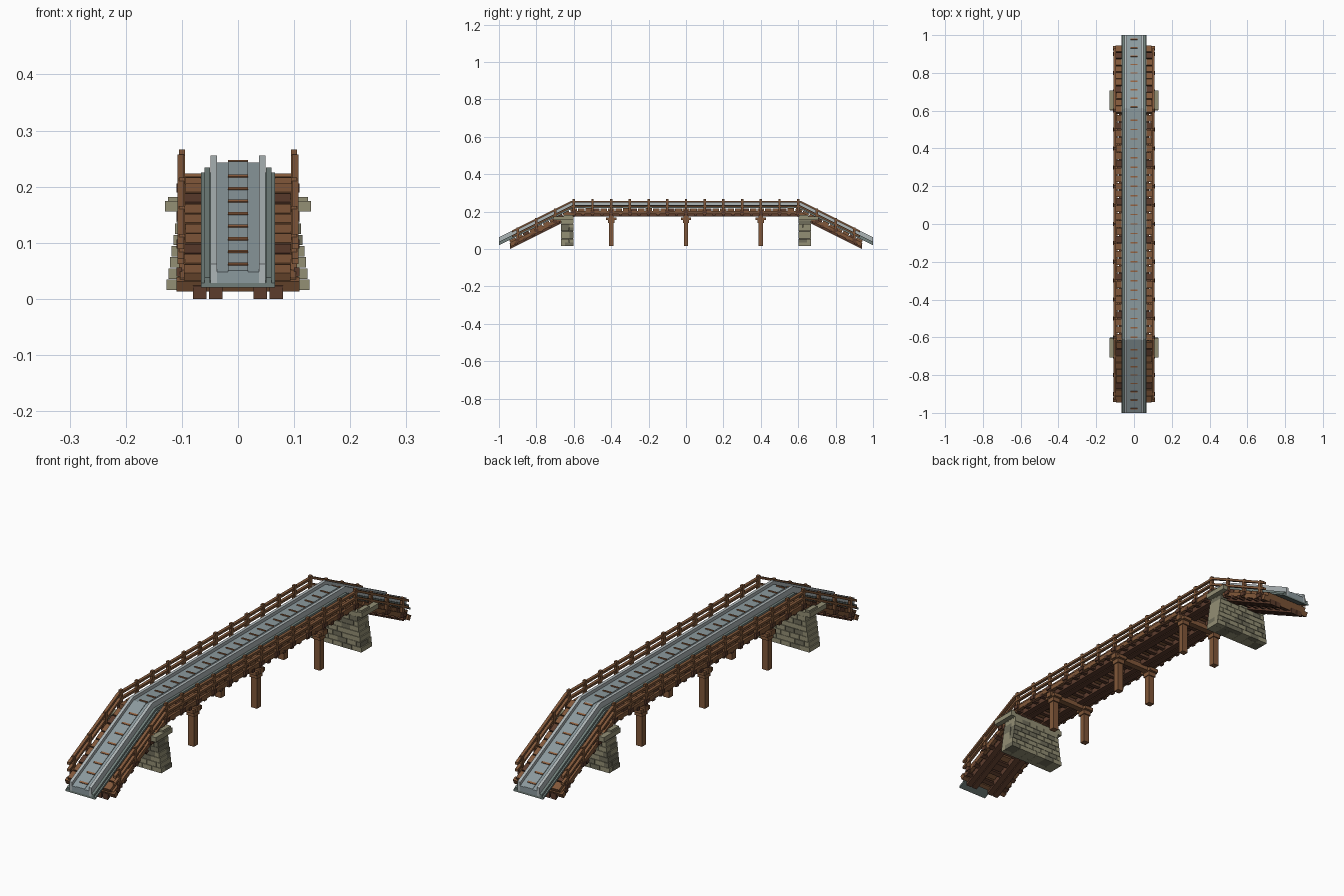
import bpy, bmesh, math, random
from mathutils import Matrix, Vector

random.seed(4)
cube = bpy.data.objects.get("Cube")
if cube:
    bpy.data.objects.remove(cube, do_unlink=True)

BEND, DECK_Z, SLOPE = 0.6, 0.2, 0.5
ANGLE = math.atan(SLOPE)


def material(name, rgb):
    m = bpy.data.materials.new(name)
    m.use_nodes = True
    color = [(c / 255) ** 2.2 for c in rgb] + [1.0]
    m.diffuse_color = color
    bsdf = next(n for n in m.node_tree.nodes if n.type == 'BSDF_PRINCIPLED')
    bsdf.inputs["Base Color"].default_value = color
    return m


WOOD = material("brown wood", (128, 88, 60))
DARK_WOOD = material("dark wood", (92, 62, 48))
RUNG = material("orange wood", (146, 98, 66))
STEEL = material("blue grey steel", (138, 152, 156))
LIGHT_STEEL = material("light steel", (172, 180, 182))
GREEN_STEEL = material("green grey steel", (112, 126, 122))
STONE = material("pale stone", (146, 142, 116))
DARK_STONE = material("dark stone", (112, 110, 92))


class Part:
    """One mesh object gathered from boxes and bent strips."""

    def __init__(self, name, *mats):
        self.name, self.mats, self.bm = name, mats, bmesh.new()

    def box(self, center, size, tilt=0.0, mat=0):
        m = (Matrix.Translation(center) @ Matrix.Rotation(tilt, 4, 'X')
             @ Matrix.Diagonal((*size, 1)))
        verts = bmesh.ops.create_cube(self.bm, size=1, matrix=m)["verts"]
        for f in {f for v in verts for f in v.link_faces}:
            f.material_index = mat

    def strip(self, x0, x1, lo, hi, end):
        """Bar following the level deck and both ramps, mitred at the bends."""
        def line(h):
            bend = (BEND + h * math.tan(ANGLE / 2), DECK_Z + h)
            tip = (end, DECK_Z + h / math.cos(ANGLE) - SLOPE * (end - BEND))
            return [(-tip[0], tip[1]), (-bend[0], bend[1]), bend, tip]
        rows = []
        for (yl, zl), (yh, zh) in zip(line(lo), line(hi)):
            corners = ((x0, yl, zl), (x1, yl, zl), (x1, yh, zh), (x0, yh, zh))
            rows.append([self.bm.verts.new(c) for c in corners])
        for a, b in zip(rows, rows[1:]):
            for i in range(4):
                j = (i + 1) % 4
                self.bm.faces.new((a[i], a[j], b[j], b[i]))
        self.bm.faces.new(rows[0])
        self.bm.faces.new(rows[-1])

    def on_path(self, s, x, h, size, mat=0):
        """Box at distance s along the deck, h above it, tilted with it."""
        side = math.copysign(1, s)
        extra = max(abs(s) - BEND, 0)
        tilt = -side * ANGLE if extra > 0 else 0
        base = Vector((x, side * (min(abs(s), BEND) + extra * math.cos(ANGLE)),
                       DECK_Z - extra * math.sin(ANGLE)))
        up = Vector((0, -math.sin(tilt), math.cos(tilt)))
        self.box(base + up * h, size, tilt, mat)

    def finish(self):
        bmesh.ops.recalc_face_normals(self.bm, faces=self.bm.faces)
        mesh = bpy.data.meshes.new(self.name)
        self.bm.to_mesh(mesh)
        self.bm.free()
        for m in self.mats:
            mesh.materials.append(m)
        obj = bpy.data.objects.new(self.name, mesh)
        bpy.context.collection.objects.link(obj)


def spaced(start, stop, step):
    return [start + i * step for i in range(round((stop - start) / step) + 1)]


SIDES = (-1, 1)

# Long timber stringers under the deck
part = Part("stringers", DARK_WOOD)
for x in (-0.068, -0.04, 0.04, 0.068):
    part.strip(x - 0.012, x + 0.012, -0.0268, -0.006, 0.94)
part.finish()

# Edge beams along both sides
part = Part("edge_beams", WOOD)
for s in SIDES:
    part.strip(s * 0.088, s * 0.103, -0.014, 0.004, 0.935)
part.finish()

# Cross planks of the deck
part = Part("deck_planks", WOOD, DARK_WOOD)
for i, s in enumerate(spaced(-0.96, 0.96, 0.04)):
    part.on_path(s, random.uniform(-0.002, 0.002), 0.008,
                 (0.19, 0.035, random.uniform(0.017, 0.02)), int(i % 5 == 2))
part.finish()

# Joist ends poking out below the edge beams
part = Part("joists", DARK_WOOD)
for s in spaced(-0.95, 0.95, 0.05):
    part.on_path(s, 0, -0.014, (random.uniform(0.204, 0.214), 0.016, 0.013))
part.finish()

# Heavy beam across the foot of each ramp
part = Part("foot_beams", WOOD)
for s in SIDES:
    part.box((0, s * 0.93, 0.026), (0.22, 0.018, 0.02), -s * ANGLE)
part.finish()

# Metal track: base plate, flanges, rails and inner plates
part = Part("track_base", GREEN_STEEL)
part.strip(-0.066, 0.066, 0.018, 0.025, 1)
for s in SIDES:
    part.strip(s * 0.05, s * 0.06, 0.024, 0.034, 1)
part.finish()

part = Part("track_rails", LIGHT_STEEL)
for s in SIDES:
    part.strip(s * 0.037, s * 0.049, 0.024, 0.056, 1)
part.finish()

part = Part("track_plates", STEEL)
part.strip(-0.037, 0.037, 0.024, 0.043, 1)
part.strip(-0.018, 0.018, 0.042, 0.045, 1)
part.finish()

part = Part("track_rungs", RUNG)
for s in spaced(-1.0, 1.0, 0.05):
    part.on_path(s, 0, 0.045, (0.036, 0.007, 0.005))
part.finish()

# Handrails with two bars per side
part = Part("handrail_bars", WOOD)
for s in SIDES:
    for lo in (0.024, 0.048):
        part.strip(s * 0.096, s * 0.108, lo, lo + 0.009, 0.93)
part.finish()

part = Part("handrail_posts", WOOD, DARK_WOOD)
for y in spaced(-0.9, 0.9, 0.1):
    z = DECK_Z - SLOPE * max(abs(y) - BEND, 0)
    for s in SIDES:
        part.box((s * 0.1, y, z + 0.026), (0.011, 0.013, 0.08))
        # Small clamp block at the base of each post
        part.box((s * 0.105, y, z - 0.002), (0.01, 0.022, 0.016), 0, 1)
part.finish()

# Timber piers
part = Part("pier_posts", WOOD)
for y in (-0.4, 0, 0.4):
    for s in SIDES:
        part.box((s * 0.08, y, 0.09), (0.026, 0.024, 0.15))
        part.box((s * 0.08, y, 0.147), (0.034, 0.034, 0.018))
        part.box((s * 0.08, y, 0.162), (0.04, 0.056, 0.014))
    part.box((0, y, 0.168), (0.215, 0.026, 0.02))
part.finish()

# Stone abutments in tapering brick courses
part = Part("abutments", STONE, DARK_STONE)
COURSES, HEIGHT, FOOT = 7, 0.02, 0.015
for side in SIDES:
    yc = side * 0.635
    part.box((0, yc, 0.09), (0.206, 0.062, 0.148), 0, 1)
    for c in range(COURSES):
        half = 0.128 - 0.003 * c
        width = half / 3
        edges = [-half] + [-half + width * (i + 0.5 * (c % 2))
                           for i in range(1 - c % 2, 7)]
        edges = sorted({round(min(e, half), 4) for e in edges} | {round(half, 4)})
        cut = yc + random.choice((-0.011, 0.011))
        for x0, x1 in zip(edges, edges[1:]):
            for y0, y1 in ((yc - 0.034, cut), (cut, yc + 0.034)):
                bump = random.uniform(0, 0.002)
                part.box(((x0 + x1) / 2, (y0 + y1) / 2, FOOT + HEIGHT * (c + 0.5)),
                         (x1 - x0 - 0.0015, y1 - y0 - 0.0015 + bump, HEIGHT - 0.0015),
                         0, int(random.random() < 0.4))
    # Wide capstones
    for s in SIDES:
        part.box((s * 0.119, side * 0.655, 0.165), (0.022, 0.105, 0.019))
        part.box((s * 0.116, side * 0.63, 0.178), (0.018, 0.05, 0.008))
    part.box((0, side * 0.637, 0.162), (0.22, 0.07, 0.018))
part.finish()
